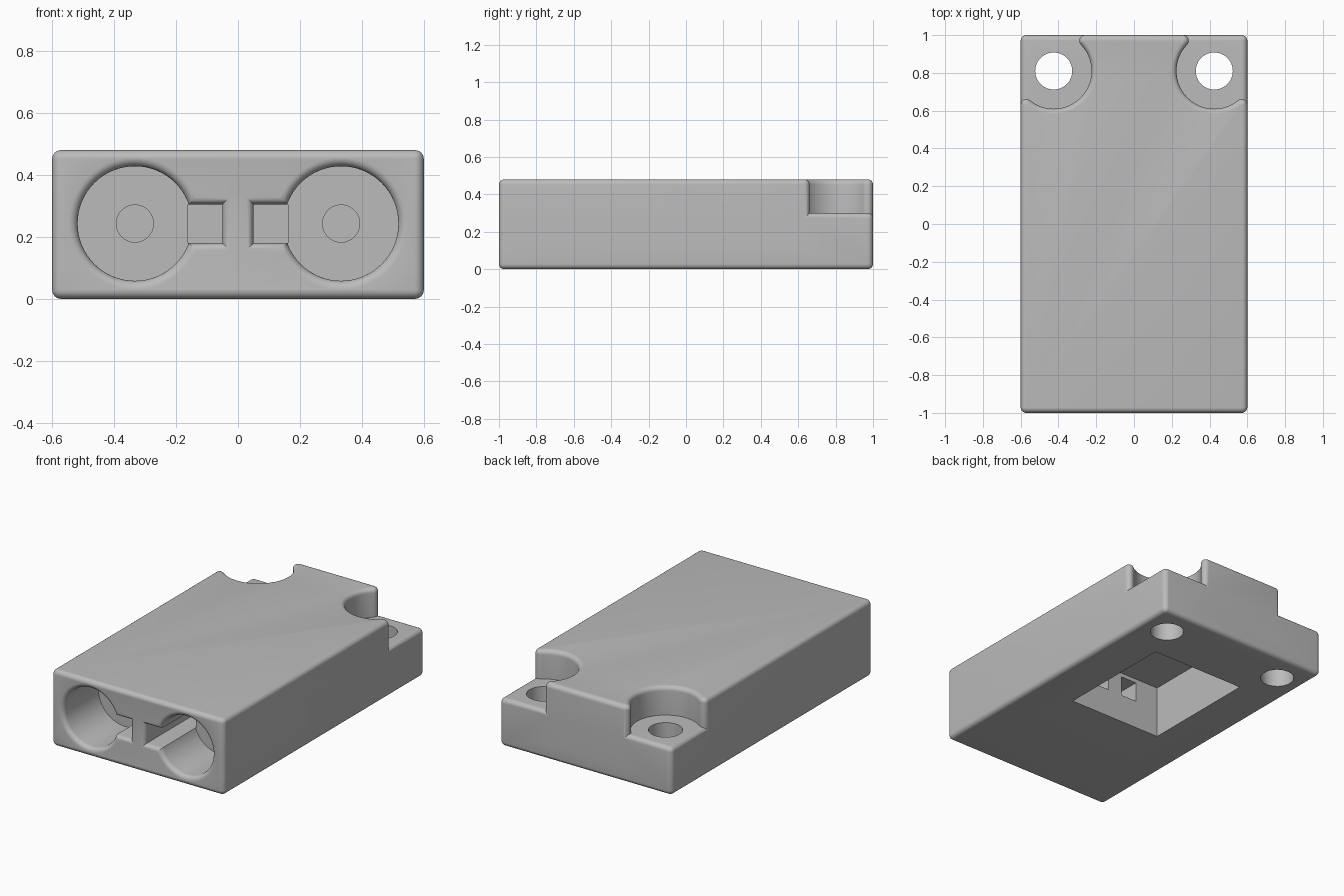
import bpy, bmesh
from math import sin, cos, pi, atan2, sqrt, radians

cube = bpy.data.objects.get("Cube")
if cube:
    bpy.data.objects.remove(cube, do_unlink=True)

W, L, H = 0.6, 1.0, 0.48            # half width, half length, height
EDGE, FILLET = 0.028, 0.03          # edge rounding and corner radius
LEDGE = 0.3                         # height of the screw ledges
SX, SY, SR = 0.425, 0.81, 0.2       # screw position and clearance radius
BX, BZ, BR = 0.333, 0.243, 0.185    # bore position and radius
MOUTH = 0.029                       # rounding of the front openings
STEPS = 6

grey = bpy.data.materials.new("Light grey")
grey.use_nodes = True
grey.diffuse_color = (0.5, 0.5, 0.5, 1)
grey.node_tree.nodes["Principled BSDF"].inputs["Base Color"].default_value = (0.5, 0.5, 0.5, 1)


def loft(name, rings):
    """Closed solid through rings of equal point count."""
    bm = bmesh.new()
    loops = [[bm.verts.new(p) for p in ring] for ring in rings]
    for a, b in zip(loops, loops[1:]):
        for i in range(len(a)):
            j = (i + 1) % len(a)
            bm.faces.new((a[i], a[j], b[j], b[i]))
    bm.faces.new(loops[0])
    bm.faces.new(loops[-1])
    bmesh.ops.recalc_face_normals(bm, faces=bm.faces)
    mesh = bpy.data.meshes.new(name)
    bm.to_mesh(mesh)
    bm.free()
    mesh.materials.append(grey)
    ob = bpy.data.objects.new(name, mesh)
    bpy.context.collection.objects.link(ob)
    return ob


def arc(cx, cy, r, a, b, n=8):
    return [(cx + r * cos(a + (b - a) * i / n), cy + r * sin(a + (b - a) * i / n))
            for i in range(n + 1)]


def mirrored(half):
    return half + [(-x, y) for x, y in reversed(half)]


def plain_outline(inset):
    r, x, y = FILLET - inset, W - FILLET, L - FILLET
    return mirrored(arc(x, -y, r, -pi / 2, 0) + arc(x, y, r, 0, pi / 2))


def notched_outline(inset):
    """Rectangle with round bites at the back corners, inset evenly."""
    r, x, y = FILLET - inset, W - FILLET, L - FILLET
    reach = SR + FILLET
    ay = SY - sqrt(reach ** 2 - (x - SX) ** 2)
    bx = SX - sqrt(reach ** 2 - (y - SY) ** 2)
    a = atan2(SY - ay, SX - x)
    b = atan2(SY - y, SX - bx)
    return mirrored(arc(x, -y, r, -pi / 2, 0) + arc(x, ay, r, 0, a)
                    + arc(SX, SY, SR + inset, a - pi, b - pi, 36)
                    + arc(bx, y, r, b, pi / 2))


def slab(name, outline, bottom, top, round_bottom):
    angles = [pi / 2 * i / STEPS for i in range(STEPS + 1)]
    levels = [(EDGE * (1 - sin(t)), top - EDGE * (1 - cos(t))) for t in reversed(angles)]
    levels = [(EDGE * (1 - cos(t)), top - EDGE * (1 - sin(t))) for t in angles]
    if round_bottom:
        low = [(o, bottom + top - z) for o, z in reversed(levels)]
    else:
        low = [(0, bottom)]
    return loft(name, [[(x, y, z) for x, y in outline(o)] for o, z in low + levels])


def mouth_levels():
    """Pairs of widening and y for a rounded opening in the front face."""
    angles = [pi / 2 * i / STEPS for i in range(STEPS + 1)]
    return [(MOUTH, -L - 0.1)] + [(MOUTH * (1 - sin(t)), -L + MOUTH * (1 - cos(t)))
                                  for t in angles]


def combine(body, other, operation):
    mod = body.modifiers.new(operation, 'BOOLEAN')
    mod.operation = operation
    mod.solver = 'EXACT'
    mod.object = other
    bpy.context.view_layer.objects.active = body
    bpy.ops.object.modifier_apply(modifier=mod.name)
    bpy.data.objects.remove(other, do_unlink=True)


# Housing: full base slab plus upper block with screw clearances
housing = slab("housing", plain_outline, 0, LEDGE, True)
combine(housing, slab("upper_block", notched_outline, 0.1, H, False), 'UNION')

# Rectangular pocket in the underside
pocket = [(0.325, -0.175), (0.325, 0.585), (-0.325, 0.585), (-0.325, -0.175)]
combine(housing, loft("pocket_cutter", [[(x, y, z) for x, y in pocket] for z in (-0.1, 0.33)]),
        'DIFFERENCE')

for side in (-1, 1):
    # Screw hole
    circle = arc(side * SX, SY, 0.098, 0, 2 * pi, 48)[:-1]
    combine(housing, loft("screw_cutter", [[(x, y, z) for x, y in circle] for z in (-0.1, H)]),
            'DIFFERENCE')

    # Front bore with a small pilot hole at its end
    levels = [(BR + o, y) for o, y in mouth_levels()]
    levels += [(BR, -0.65), (0.06, -0.65), (0.06, -0.55)]
    rings = [[(x, y, z) for x, z in arc(side * BX, BZ, r, 0, 2 * pi, 64)[:-1]]
             for r, y in levels]
    combine(housing, loft("bore_cutter", rings), 'DIFFERENCE')

    # Side slot from the bore through to the pocket
    rings = []
    for o, y in mouth_levels() + [(0, -0.1)]:
        near, far, low, high = 0.05 - o * 0.8, 0.162, 0.18 - o * 0.8, 0.305 + o * 0.8
        rings.append([(side * near, y, low), (side * far, y, low),
                      (side * far, y, high), (side * near, y, high)])
    combine(housing, loft("slot_cutter", rings), 'DIFFERENCE')

bpy.ops.object.select_all(action='DESELECT')
housing.select_set(True)
bpy.context.view_layer.objects.active = housing
bpy.ops.object.shade_smooth_by_angle(angle=radians(30))
